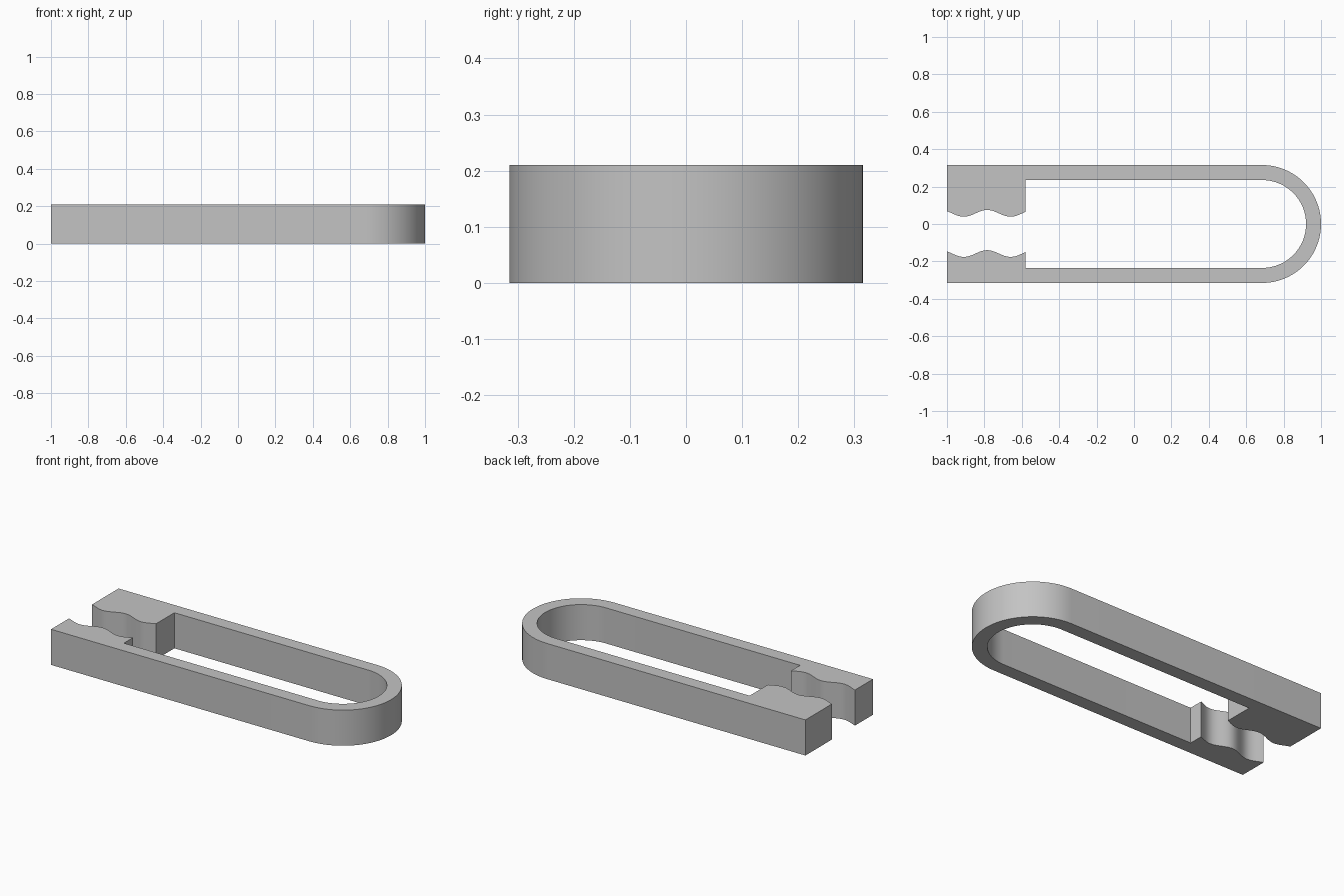
import bpy
import bmesh
from math import cos, sin, pi

cube = bpy.data.objects.get("Cube")
if cube:
    bpy.data.objects.remove(cube)

HEIGHT = 0.21
OUTER, INNER = 0.315, 0.235      # half widths of the band
BEND_X = 0.685                   # centre of the round end
JAW_END = -0.58
ARC_STEPS, WAVE_STEPS = 48, 40

grey = bpy.data.materials.new("plain grey")
grey.use_nodes = True
colour = (0.55, 0.55, 0.55, 1)
grey.diffuse_color = colour
grey.node_tree.nodes["Principled BSDF"].inputs["Base Color"].default_value = colour


def arc(radius):
    """Half circle from the front arm round to the back arm."""
    angles = [pi * (i / ARC_STEPS - 0.5) for i in range(ARC_STEPS + 1)]
    return [(BEND_X + radius * cos(a), radius * sin(a)) for a in angles]


def wave(middle):
    """Rippled gripping edge, from the open end to the jaw's inner end."""
    xs = [-1 + (JAW_END + 1) * i / WAVE_STEPS for i in range(WAVE_STEPS + 1)]
    return [(x, middle + 0.018 * cos(2 * pi * (x + 0.785) / 0.25)) for x in xs]


# Outline: outer edge, back jaw, inner edge, front jaw
outline = [(-1, -OUTER)] + arc(OUTER) + [(-1, OUTER)]
outline += wave(0.057) + [(JAW_END, INNER)]
outline += arc(INNER)[::-1] + [(JAW_END, -INNER)]
outline += wave(-0.158)[::-1]

# Extrude the outline into the clip
bm = bmesh.new()
base = bm.faces.new([bm.verts.new((x, y, 0)) for x, y in outline])
top = bmesh.ops.extrude_face_region(bm, geom=[base], use_keep_orig=True)
for v in top["geom"]:
    if isinstance(v, bmesh.types.BMVert):
        v.co.z = HEIGHT
bmesh.ops.recalc_face_normals(bm, faces=bm.faces)
bmesh.ops.triangulate(bm, faces=[f for f in bm.faces if len(f.verts) > 4])

mesh = bpy.data.meshes.new("spring_clip")
bm.to_mesh(mesh)
bm.free()
mesh.materials.append(grey)
clip = bpy.data.objects.new("spring_clip", mesh)
bpy.context.collection.objects.link(clip)

# Smooth curves, sharp corners
bpy.ops.object.select_all(action="DESELECT")
clip.select_set(True)
bpy.context.view_layer.objects.active = clip
bpy.ops.object.shade_smooth_by_angle(angle=pi / 6)
